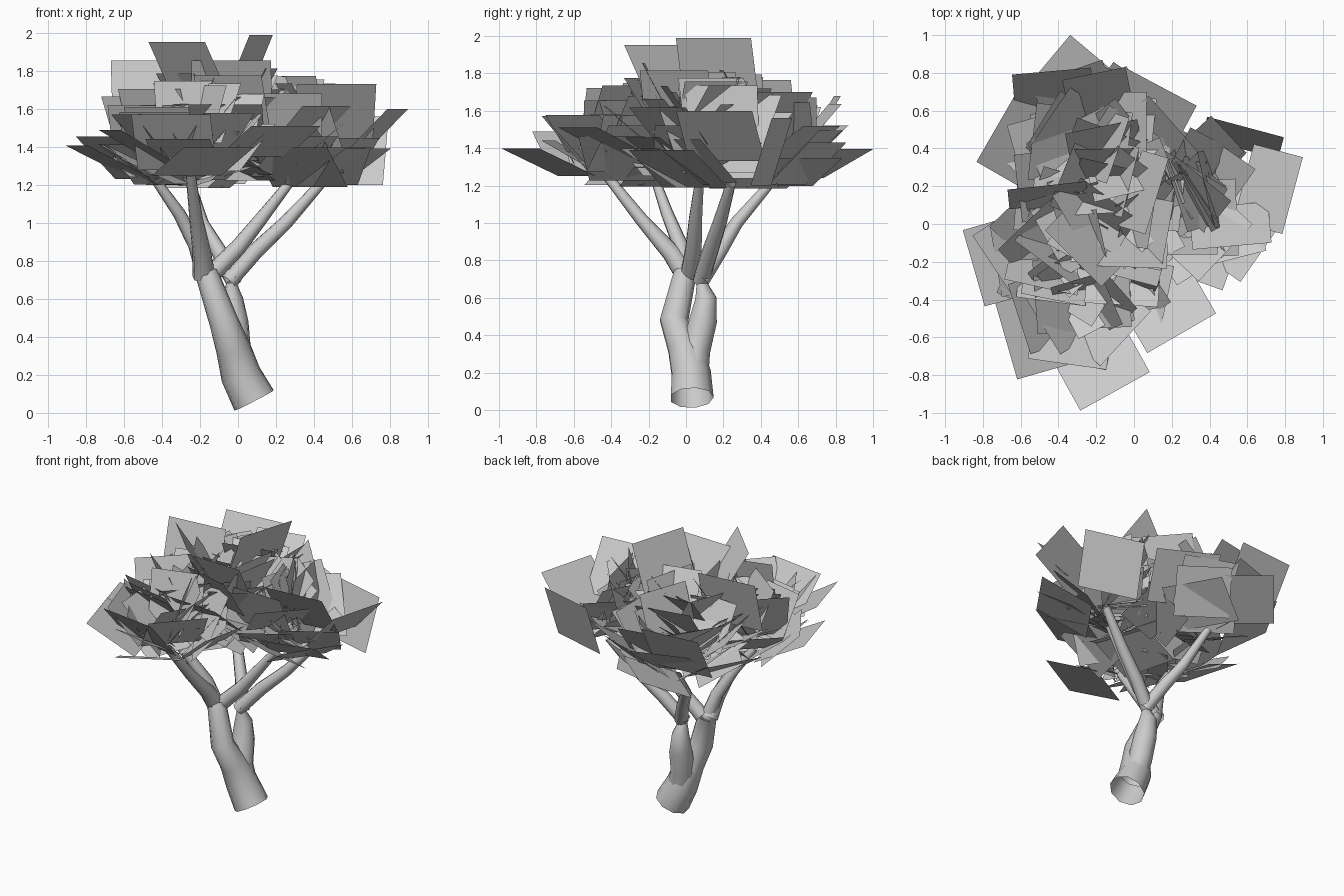
import bpy, bmesh, math, random
from mathutils import Vector

if "Cube" in bpy.data.objects:
    bpy.data.objects.remove(bpy.data.objects["Cube"])

random.seed(11)
SIDES = 9


def tube(name, path):
    """Open tapered tube along (x, y, z, radius) points."""
    bm = bmesh.new()
    pts = [Vector(p[:3]) for p in path]
    rings = []
    for i, p in enumerate(pts):
        t = (pts[min(i + 1, len(pts) - 1)] - pts[max(i - 1, 0)]).normalized()
        u = Vector((0, 1, 0))
        u = (u - t * u.dot(t)).normalized()
        w = t.cross(u)
        ring = []
        for k in range(SIDES):
            a = 2 * math.pi * k / SIDES
            ring.append(bm.verts.new(p + (u * math.cos(a) + w * math.sin(a)) * path[i][3]))
        rings.append(ring)
    for lo, hi in zip(rings, rings[1:]):
        for k in range(SIDES):
            n = (k + 1) % SIDES
            bm.faces.new((lo[k], lo[n], hi[n], hi[k])).smooth = True
    bmesh.ops.recalc_face_normals(bm, faces=bm.faces)
    finish(name, bm)


def finish(name, bm):
    me = bpy.data.meshes.new(name)
    bm.to_mesh(me)
    bm.free()
    bpy.context.collection.objects.link(bpy.data.objects.new(name, me))


def card_corners(x, y, z, yaw, tilt, w=0.42, h=0.38):
    """Leaf card: level lower edge centred on x, y, z, rising outward along yaw."""
    a, t = math.radians(yaw), math.radians(tilt)
    side = Vector((-math.sin(a), math.cos(a), 0)) * w / 2
    up = Vector((math.cos(a) * math.cos(t), math.sin(a) * math.cos(t), math.sin(t))) * h
    p = Vector((x, y, z))
    return [p - side, p + side, p + side + up, p - side + up]


def inside(c):
    """Canopy outline: oval dome with notches at the right corners."""
    r2 = ((c.x + 0.03) / 0.82) ** 2 + ((c.y - .02) / 0.9) ** 2
    return r2 < 1.05 and c.z < 1.86 - 0.25 * r2 and c.x - c.y < 0.9 and c.x + c.y < 1.02


# Forked trunk
tube("trunk_front_stem", [(.085, .03, .065, .118), (.015, .025, .2, .108), (-.025, -.01, .34, .093),
                          (-.075, -.065, .48, .078), (-.165, -.005, .735, .062)])
tube("trunk_back_stem", [(.03, .03, .18, .09), (-.01, .05, .32, .08), (-.02, .09, .48, .076),
                         (-.03, .105, .6, .058), (-.035, .08, .69, .025)])

# Five branches
branches = {
    "front": [(-.18, 0, .72, .06), (-.19, -.08, .84, .05), (-.22, -.24, 1.02, .036), (-.25, -.43, 1.26, .026)],
    "left": [(-.17, 0, .72, .05), (-.22, -.03, .88, .042), (-.31, -.1, 1.05, .034), (-.43, -.16, 1.22, .025)],
    "right": [(-.14, .02, .73, .05), (0, .04, .87, .044), (.12, .05, 1.02, .036), (.27, .07, 1.21, .025)],
    "far_right": [(-.05, .08, .69, .045), (.09, .13, .85, .044), (.25, .18, 1.0, .038), (.44, .24, 1.21, .026)],
    "back": [(-.02, .08, .69, .045), (-.1, .18, .85, .042), (-.19, .27, 1.0, .036), (-.25, .45, 1.21, .025)],
}
for key, path in branches.items():
    tube("branch_" + key, path)

# Outer leaf cards that shape the silhouette: x, y, z, yaw, tilt
outer = [
    (-.52, -.14, 1.24, 196, 26), (-.27, -.58, 1.25, -61, 23), (-.36, -.53, 1.3, 196, 30),
    (.58, .22, 1.33, -15, 45), (-.4, .6, 1.24, 50, 24), (-.02, .19, 1.64, -17, 67),
    (-.18, -.04, 1.63, 225, 58), (.5, .1, 1.42, -85, 55), (.38, .02, 1.19, -110, 33),
    (.08, -.28, 1.35, -60, 25), (-.32, -.5, 1.28, -98, 50), (-.45, .1, 1.49, 96, 74),
    (-.03, -.05, 1.52, -92, 62), (.56, .4, 1.2, 75, 72), (-.42, .62, 1.35, 95, 60),
    (-.45, .35, 1.25, 150, 32), (0, .45, 1.3, 62, 35), (.42, .05, 1.19, -35, 32),
]
cards = [card_corners(*c) for c in outer]

# Fans of cards: x, y, z, spread, height range, count
clusters = [(-.26, -.38, 1.2, .17, .26, 18), (-.38, -.1, 1.19, .18, .3, 20), (-.24, .42, 1.18, .22, .34, 32),
            (.2, .06, 1.22, .18, .28, 18), (.46, .22, 1.19, .16, .24, 18), (-.14, .12, 1.3, .34, .28, 36)]
for cx, cy, cz, spread, rise, count in clusters:
    made = tries = 0
    while made < count and tries < 5000:
        tries += 1
        f = random.random()
        a, r = random.uniform(0, 2 * math.pi), random.uniform(0, spread)
        c = card_corners(cx + r * math.cos(a), cy + r * math.sin(a), cz + rise * f,
                         math.degrees(a) + random.uniform(-50, 50),
                         24 + 44 * f + random.uniform(-8, 20),
                         random.uniform(.34, .42), random.uniform(.32, .38))
        if all(inside(v) for v in c):
            cards.append(c)
            made += 1

bm = bmesh.new()
for c in cards:
    bm.faces.new([bm.verts.new(v) for v in c])
finish("leaf_cards", bm)
